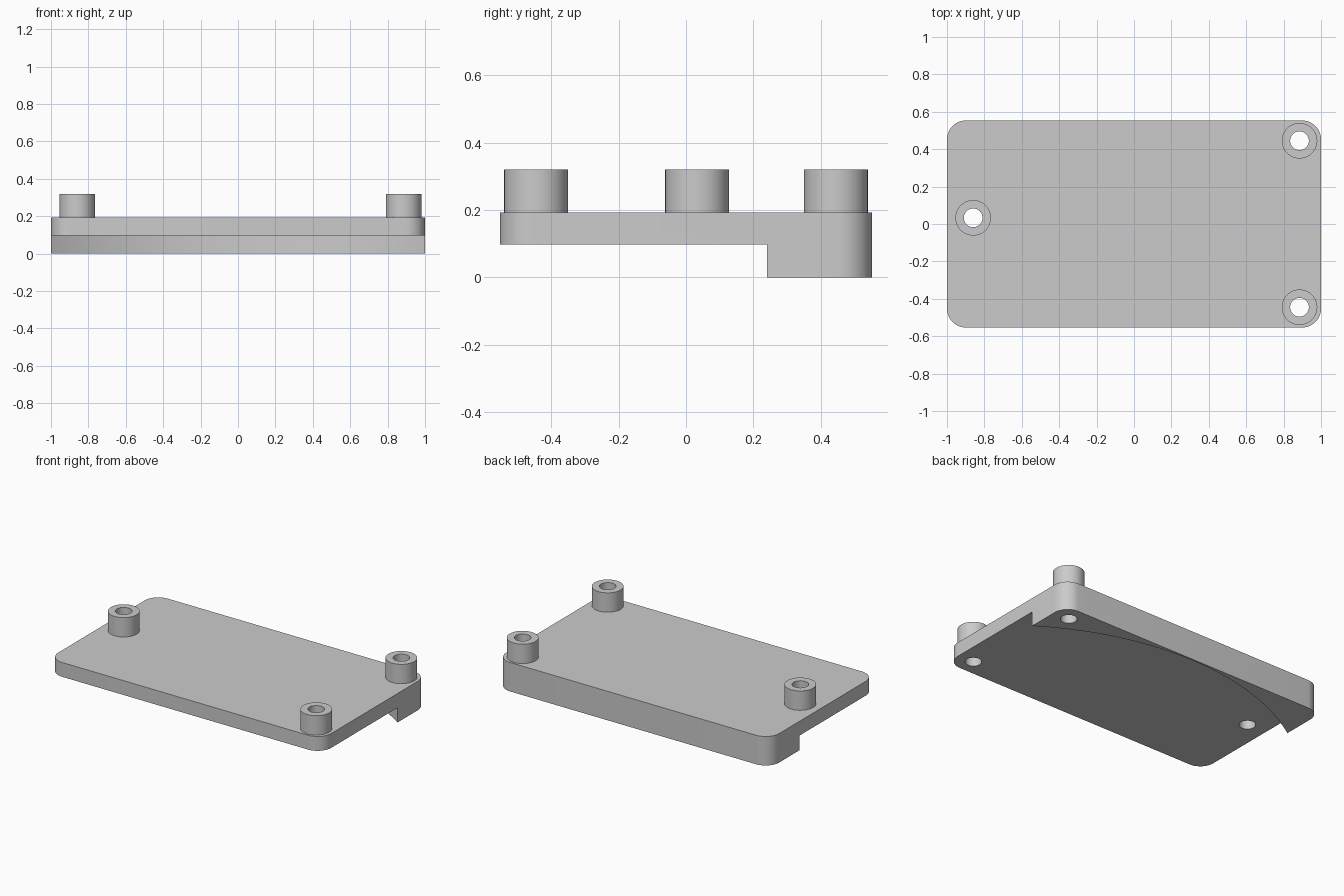
import bpy, bmesh
from math import pi, sin, cos, sqrt

old = bpy.data.objects.get("Cube")
if old:
    bpy.data.objects.remove(old, do_unlink=True)

grey = bpy.data.materials.new("plain grey")
grey.use_nodes = True
COLOUR = (0.6, 0.6, 0.6, 1)
grey.diffuse_color = COLOUR
grey.node_tree.nodes["Principled BSDF"].inputs["Base Color"].default_value = COLOUR

HALF_X, HALF_Y, CORNER = 1.0, 0.553, 0.1
UNDERSIDE, DECK, TOP = 0.097, 0.192, 0.32
BOSS_R, BORE_R = 0.095, 0.05
POSTS = {"back_left": (0.885, 0.445), "front_left": (0.885, -0.445),
         "right": (-0.86, 0.033)}


def prism(name, outline, z0, z1):
    """Extrude a counter-clockwise outline from z0 to z1."""
    bm = bmesh.new()
    face = bm.faces.new([bm.verts.new((x, y, z0)) for x, y in outline])
    new = bmesh.ops.extrude_face_region(bm, geom=[face])["geom"]
    bmesh.ops.translate(bm, vec=(0, 0, z1 - z0),
                        verts=[g for g in new if isinstance(g, bmesh.types.BMVert)])
    bmesh.ops.recalc_face_normals(bm, faces=bm.faces)
    mesh = bpy.data.meshes.new(name)
    bm.to_mesh(mesh)
    bm.free()
    mesh.materials.append(grey)
    ob = bpy.data.objects.new(name, mesh)
    bpy.context.collection.objects.link(ob)
    return ob


def arc(cx, cy, r, start, end, steps):
    angles = [start + (end - start) * i / steps for i in range(steps + 1)]
    return [(cx + r * cos(a), cy + r * sin(a)) for a in angles]


def circle(cx, cy, r):
    return arc(cx, cy, r, 0, 2 * pi, 48)[:-1]


def finish(ob, cutters):
    """Cut the part, bake the result and shade it."""
    for cutter in cutters:
        cutter.hide_render = True
        mod = ob.modifiers.new("cut", "BOOLEAN")
        mod.operation, mod.solver, mod.object = "DIFFERENCE", "EXACT", cutter
    bpy.ops.object.select_all(action="DESELECT")
    ob.select_set(True)
    bpy.context.view_layer.objects.active = ob
    for mod in list(ob.modifiers):
        bpy.ops.object.modifier_apply(modifier=mod.name)
    bpy.ops.object.shade_smooth_by_angle(angle=pi / 6)


# Rounded block that becomes the plate and its rear rib
outline = []
for i, (sx, sy) in enumerate([(1, 1), (-1, 1), (-1, -1), (1, -1)]):
    outline += arc(sx * (HALF_X - CORNER), sy * (HALF_Y - CORNER), CORNER,
                   i * pi / 2, (i + 1) * pi / 2, 12)
plate = prism("mounting_plate", outline, 0, DECK)

# Curved relief under the plate, leaving a rib along the back
rib_end, rib_mid = 0.24, 0.543
sag = rib_mid - rib_end
radius = (HALF_X ** 2 + sag ** 2) / (2 * sag)
relief_outline = [(-1.1, -0.7), (1.1, -0.7)]
for i in range(65):
    x = 1.1 - 2.2 * i / 64
    relief_outline.append((x, rib_mid - radius + sqrt(radius ** 2 - x ** 2)))
relief = prism("relief_cutter", relief_outline, -0.1, UNDERSIDE)

# Through holes and standoff bosses
bores = {}
for name, (x, y) in POSTS.items():
    bores[name] = prism(name + "_bore_cutter", circle(x, y, BORE_R), -0.1, 0.5)
finish(plate, [relief, *bores.values()])
for name, (x, y) in POSTS.items():
    boss = prism(name + "_standoff", circle(x, y, BOSS_R), DECK, TOP)
    finish(boss, [bores[name]])

# Helpers are no longer needed once the cuts are baked
for cutter in [relief, *bores.values()]:
    bpy.data.objects.remove(cutter, do_unlink=True)
